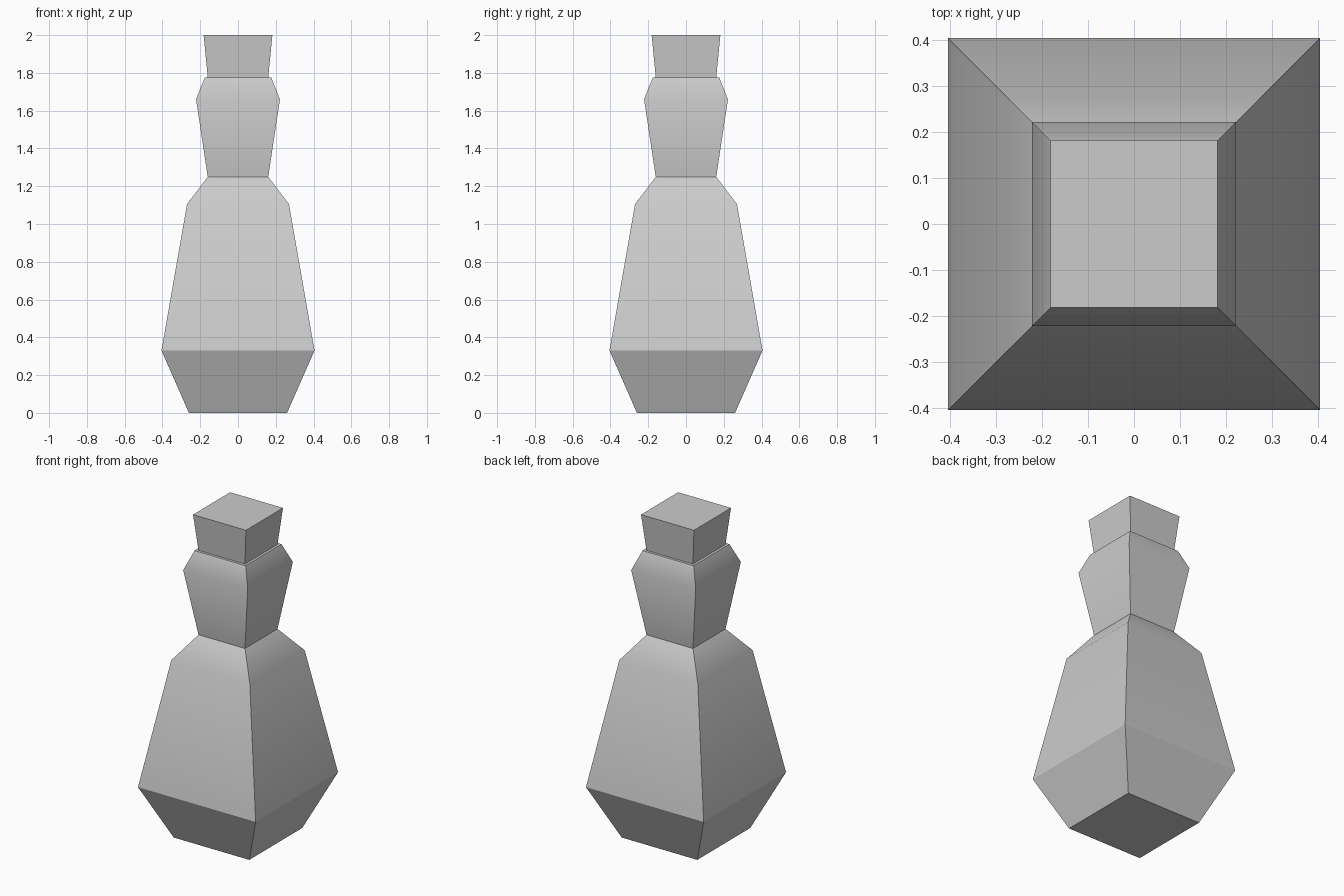
import bpy
import bmesh
import math

cube = bpy.data.objects.get("Cube")
if cube:
    bpy.data.objects.remove(cube, do_unlink=True)


def make_material(name, color):
    mat = bpy.data.materials.new(name)
    mat.use_nodes = True
    mat.diffuse_color = color
    mat.node_tree.nodes["Principled BSDF"].inputs["Base Color"].default_value = color
    return mat


def square_loft(name, profile, mat):
    """Closed square-section solid through (half width, height) rings."""
    bm = bmesh.new()
    rings = [[bm.verts.new((sx * w, sy * w, z))
              for sx, sy in ((-1, -1), (1, -1), (1, 1), (-1, 1))]
             for w, z in profile]
    for low, high in zip(rings, rings[1:]):
        for i in range(4):
            j = (i + 1) % 4
            bm.faces.new((low[i], low[j], high[j], high[i]))
    bm.faces.new(rings[0][::-1])
    bm.faces.new(rings[-1])
    mesh = bpy.data.meshes.new(name)
    bm.to_mesh(mesh)
    bm.free()
    mesh.materials.append(mat)
    obj = bpy.data.objects.new(name, mesh)
    bpy.context.collection.objects.link(obj)
    # Soft shoulders, crisp corners
    bpy.ops.object.select_all(action="DESELECT")
    obj.select_set(True)
    bpy.context.view_layer.objects.active = obj
    bpy.ops.object.shade_smooth_by_angle(angle=math.radians(32))
    return obj


grey = make_material("light grey", (0.6, 0.6, 0.6, 1))

# Bottle: tapered foot, belly, shoulder, waisted neck and lip
square_loft("bottle", [(0.26, 0), (0.405, 0.33), (0.27, 1.105), (0.16, 1.25),
                       (0.222, 1.66), (0.176, 1.775)], grey)

# Flared stopper resting on the lip
square_loft("stopper", [(0.16, 1.775), (0.182, 2.0)], grey)
